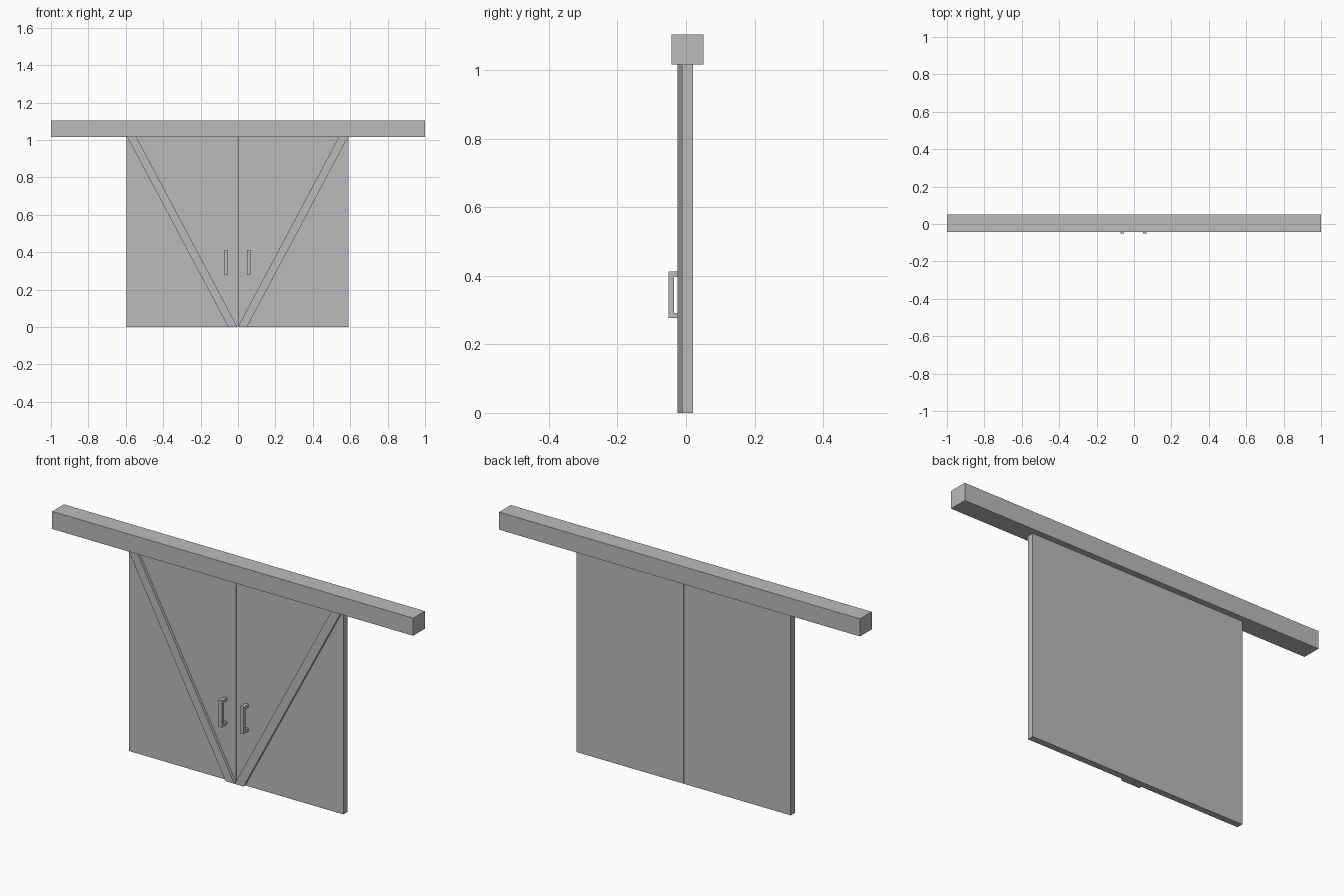
import bpy
import bmesh
from mathutils import Vector

cube = bpy.data.objects.get("Cube")
if cube:
    bpy.data.objects.remove(cube, do_unlink=True)

grey = bpy.data.materials.new("plain grey")
grey.use_nodes = True
grey.diffuse_color = (0.5, 0.5, 0.5, 1)
grey.node_tree.nodes["Principled BSDF"].inputs["Base Color"].default_value = (0.5, 0.5, 0.5, 1)

CENTRE = -0.002          # seam between the doors
DOOR_W = 0.593
DOOR_H = 1.016
DOOR_FRONT, DOOR_BACK = -0.011, 0.021


def prism(name, points, sweep):
    """Extrude a flat outline along the sweep vector."""
    bm = bmesh.new()
    face = bm.faces.new([bm.verts.new(p) for p in points])
    out = bmesh.ops.extrude_face_region(bm, geom=[face])
    moved = [v for v in out["geom"] if isinstance(v, bmesh.types.BMVert)]
    bmesh.ops.translate(bm, verts=moved, vec=Vector(sweep))
    bmesh.ops.recalc_face_normals(bm, faces=bm.faces)
    mesh = bpy.data.meshes.new(name)
    bm.to_mesh(mesh)
    bm.free()
    mesh.materials.append(grey)
    obj = bpy.data.objects.new(name, mesh)
    bpy.context.collection.objects.link(obj)
    return obj


def front_panel(name, outline, y0, y1):
    """Outline in x and z, given thickness from y0 to y1."""
    return prism(name, [(x, y0, z) for x, z in outline], (0, y1 - y0, 0))


# Top rail box
front_panel("top_rail", [(-1, DOOR_H), (1, DOOR_H), (1, 1.104), (-1, 1.104)], -0.042, 0.051)

for side, s in (("left", 1), ("right", -1)):
    def px(x):
        return CENTRE + s * x

    # Door slab
    front_panel(side + "_door",
                [(px(0.001), 0), (px(DOOR_W), 0), (px(DOOR_W), DOOR_H), (px(0.001), DOOR_H)],
                DOOR_FRONT, DOOR_BACK)

    # Diagonal brace on the front of the door
    front_panel(side + "_brace",
                [(px(0.001), 0), (px(0.05), 0), (px(DOOR_W - 0.003), DOOR_H), (px(0.541), DOOR_H)],
                -0.025, DOOR_FRONT)

    # Pull handle: bracket profile in y and z
    front, inner = -0.051, -0.035
    low, high, bar = 0.277, 0.412, 0.015
    profile = [(DOOR_FRONT, low), (front, low), (front, high), (DOOR_FRONT, high),
               (DOOR_FRONT, high - bar), (inner, high - bar),
               (inner, low + bar), (DOOR_FRONT, low + bar)]
    prism(side + "_handle", [(px(0.051), y, z) for y, z in profile], (s * 0.018, 0, 0))
